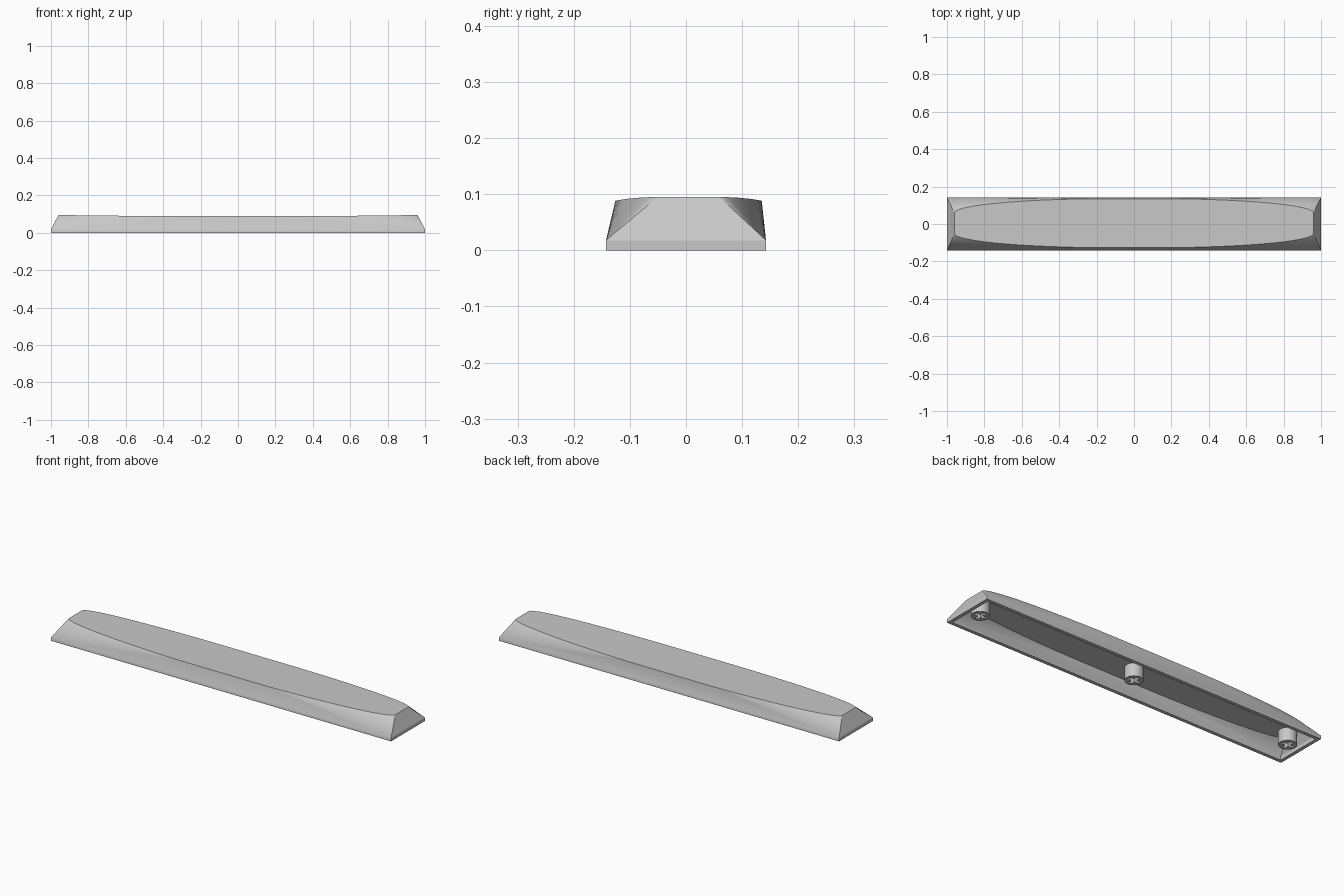
import bpy, bmesh, math

cube = bpy.data.objects.get("Cube")
if cube:
    bpy.data.objects.remove(cube, do_unlink=True)

grey = bpy.data.materials.new("light grey plastic")
grey.use_nodes = True
colour = (0.58, 0.58, 0.58, 1)
grey.diffuse_color = colour
grey.node_tree.nodes["Principled BSDF"].inputs["Base Color"].default_value = colour

HALF_X, HALF_Y, LIP, WALL = 1.0, 0.1425, 0.018, 0.018
CEILING = 0.07
STEPS = 16


def finish(bm, name, angle):
    bmesh.ops.remove_doubles(bm, verts=bm.verts[:], dist=1e-5)
    bmesh.ops.recalc_face_normals(bm, faces=bm.faces[:])
    mesh = bpy.data.meshes.new(name)
    bm.to_mesh(mesh)
    bm.free()
    mesh.materials.append(grey)
    obj = bpy.data.objects.new(name, mesh)
    bpy.context.collection.objects.link(obj)
    bpy.ops.object.select_all(action='DESELECT')
    obj.select_set(True)
    bpy.context.view_layer.objects.active = obj
    bpy.ops.object.shade_smooth_by_angle(angle=math.radians(angle))
    return obj


def rectangle(bm, inset, z):
    """Four corners, counter-clockwise from front left of the rim walk."""
    x, y = HALF_X - inset, HALF_Y - inset
    return [bm.verts.new((sx * x, sy * y, z))
            for sx, sy in ((1, 1), (-1, 1), (-1, -1), (1, -1))]


def rim(bm, length, end_half, bulge, height):
    """Rounded top outline, one list of vertices for each corner."""
    quarter = []
    for i in range(STEPS + 1):
        t = math.radians(90 - 75 * i / STEPS)
        x = length * math.sin(t)
        y = end_half + bulge * max(0, 1 - math.sin(t) ** 2.2) ** 0.5
        quarter.append((x, y))
    groups = []
    for sx, sy in ((1, 1), (-1, 1), (-1, -1), (1, -1)):
        pts = quarter if sx * sy > 0 else quarter[::-1]
        groups.append([bm.verts.new((sx * x, sy * y + 0.0045, height(x)))
                       for x, y in pts])
    return groups


def loft(bm, corners, groups):
    """Cone-like corners, flat sides between them, and a strip-filled top."""
    for i, group in enumerate(groups):
        for a, b in zip(group, group[1:]):
            bm.faces.new((corners[i], a, b))
        j = (i + 1) % 4
        bm.faces.new((corners[i], group[-1], groups[j][0], corners[j]))
    back = groups[0] + groups[1]
    front = (groups[2] + groups[3])[::-1]
    for i in range(len(back) - 1):
        bm.faces.new((back[i], back[i + 1], front[i + 1], front[i]))


def band(bm, a, b):
    for i in range(len(a)):
        j = (i + 1) % len(a)
        bm.faces.new((a[i], a[j], b[j], b[i]))


# Hollow cap: outer skin, lower lip, bottom edge and inner skin
bm = bmesh.new()
foot = rectangle(bm, 0, 0)
lip = rectangle(bm, 0, LIP)
inner_foot = rectangle(bm, WALL, 0)
inner_lip = rectangle(bm, WALL, LIP)
band(bm, foot, lip)
band(bm, foot, inner_foot)
band(bm, inner_foot, inner_lip)
loft(bm, lip, rim(bm, 0.96, 0.055, 0.0775,
                  lambda x: 0.088 + 0.007 * (x / 0.96) ** 2))
loft(bm, inner_lip, rim(bm, 0.95, 0.05, 0.07, lambda x: CEILING))
finish(bm, "key_cap", 25)

# Round mounting stems with a cross-shaped socket
RADIUS, ARM, SLOT = 0.044, 0.032, 0.009
tip = math.atan2(SLOT, ARM)
fold = [0, tip, math.pi / 6, math.pi / 4, math.pi / 3, math.pi / 2 - tip]
angles = [q * math.pi / 2 + a for q in range(4) for a in fold]


def socket_radius(a):
    a = a % (math.pi / 2)
    a = min(a, math.pi / 2 - a)
    return min(ARM / math.cos(a), SLOT / max(math.sin(a), 1e-6))


def ring(bm, x, z, radius):
    return [bm.verts.new((x + radius(a) * math.cos(a), radius(a) * math.sin(a), z))
            for a in angles]


for name, x in (("right_stem", -0.92), ("middle_stem", 0), ("left_stem", 0.92)):
    bm = bmesh.new()
    outer_low = ring(bm, x, 0.002, lambda a: RADIUS)
    outer_high = ring(bm, x, CEILING + 0.003, lambda a: RADIUS)
    socket_low = ring(bm, x, 0.002, socket_radius)
    socket_high = ring(bm, x, CEILING, socket_radius)
    band(bm, outer_high, outer_low)
    band(bm, outer_low, socket_low)
    band(bm, socket_low, socket_high)
    bm.faces.new(socket_high)
    bm.faces.new(outer_high)
    finish(bm, name, 30)
